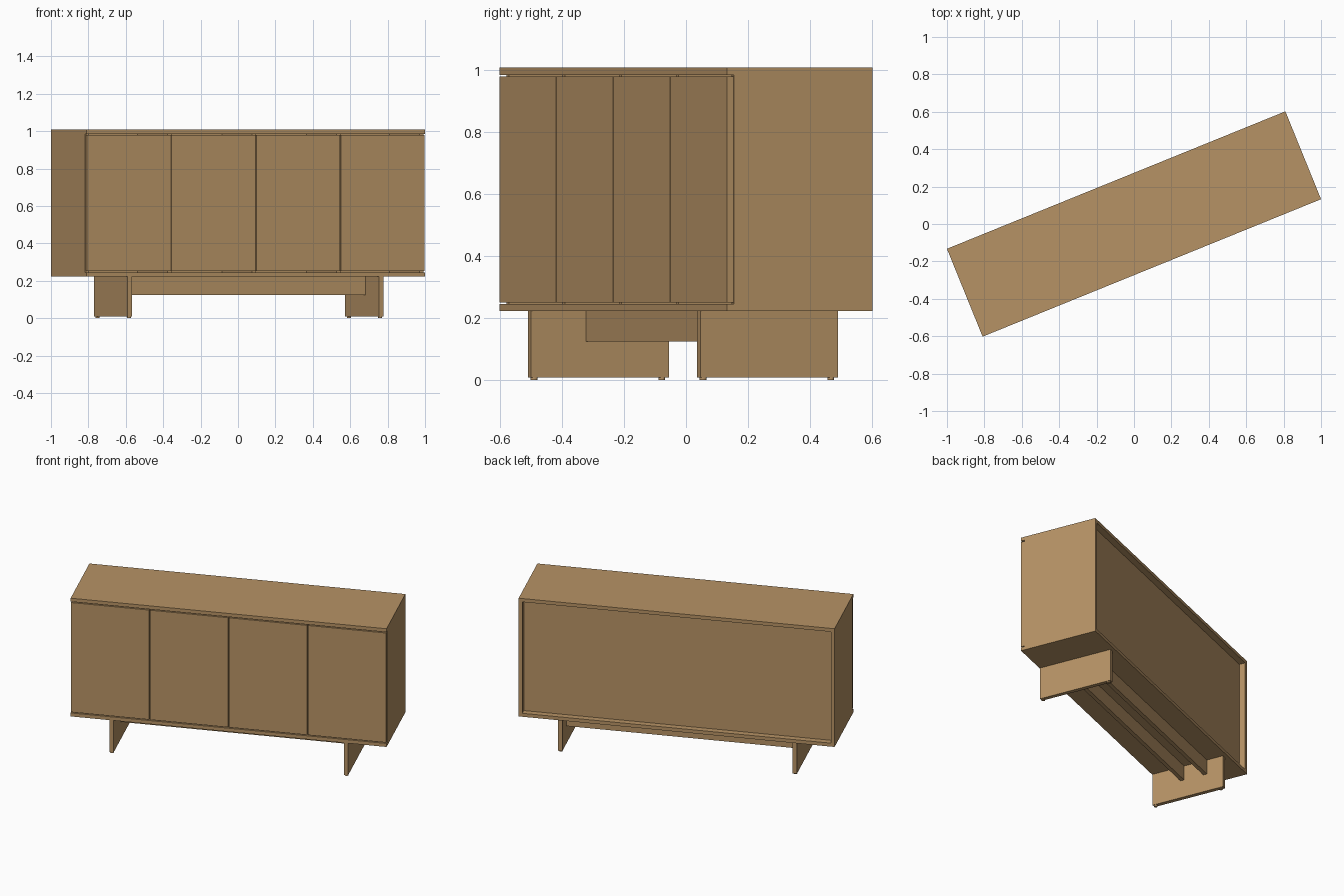
import bpy
import math
from mathutils import Matrix

if "Cube" in bpy.data.objects:
    bpy.data.objects.remove(bpy.data.objects["Cube"], do_unlink=True)

ANGLE = math.radians(22.1)
TURN = Matrix.Rotation(ANGLE, 4, "Z")
HALF_L, HALF_W = 0.9765, 0.2535


def make_material(name, colour):
    mat = bpy.data.materials.new(name)
    mat.use_nodes = True
    mat.diffuse_color = colour
    mat.node_tree.nodes["Principled BSDF"].inputs["Base Color"].default_value = colour
    return mat


wood = make_material("oak_wood", (0.47, 0.29, 0.13, 1))


def place(obj, name, local):
    obj.name = name
    obj.data.materials.append(wood)
    obj.matrix_world = TURN @ local
    return obj


def board(name, x, y, z):
    """Box from (min, max) ranges in the cabinet's own axes."""
    bpy.ops.mesh.primitive_cube_add(size=1)
    obj = bpy.context.object
    ranges = (x, y, z)
    size = [hi - lo for lo, hi in ranges]
    obj.data.transform(Matrix.Diagonal((*size, 1)))
    centre = [(lo + hi) / 2 for lo, hi in ranges]
    return place(obj, name, Matrix.Translation(centre))


# Carcass
FULL_X, FULL_Y = (-HALF_L, HALF_L), (-HALF_W, HALF_W)
T = 0.023
FLOOR, CEILING = 0.245, 0.985
board("top_panel", FULL_X, FULL_Y, (CEILING, 1.008))
board("bottom_panel", FULL_X, FULL_Y, (0.222, FLOOR))
body_front = -HALF_W + T + 0.002
for side, label in ((-1, "right"), (1, "left")):
    xs = sorted((side * HALF_L, side * (HALF_L - T)))
    board(label + "_side_panel", xs, (body_front, HALF_W), (FLOOR, CEILING))
board("back_panel", (-HALF_L + T, HALF_L - T), (HALF_W - 0.055, HALF_W - 0.04), (FLOOR, CEILING))

# Doors, with a divider behind each seam
DOORS, GAP = 4, 0.005
pitch = 2 * HALF_L / DOORS
for i in range(DOORS):
    x0 = -HALF_L + i * pitch
    board(f"door_{i + 1}", (x0 + GAP / 2, x0 + pitch - GAP / 2),
          (-HALF_W, -HALF_W + T), (FLOOR + 0.006, CEILING - 0.006))
    if i:
        board(f"divider_{i}", (x0 - T / 2, x0 + T / 2),
              (body_front, HALF_W - 0.055), (FLOOR, CEILING))

# Panel legs with small round glides
LEG_X, LEG_T = 0.725, 0.026
for side, label in ((-1, "right"), (1, "left")):
    cx = side * LEG_X
    board(label + "_leg", (cx - LEG_T / 2, cx + LEG_T / 2), (-0.25, 0.23), (0.008, 0.222))
    for y, end in ((-0.235, "front"), (0.21, "back")):
        bpy.ops.mesh.primitive_cylinder_add(vertices=16, radius=0.011, depth=0.008)
        place(bpy.context.object, f"{label}_{end}_glide", Matrix.Translation((cx, y, 0.004)))

# Rails joining the legs
inner = LEG_X - LEG_T / 2
for y, label in ((-0.06, "front"), (0.095, "back")):
    board(label + "_rail", (-inner, inner), (y, y + 0.025), (0.125, 0.222))
